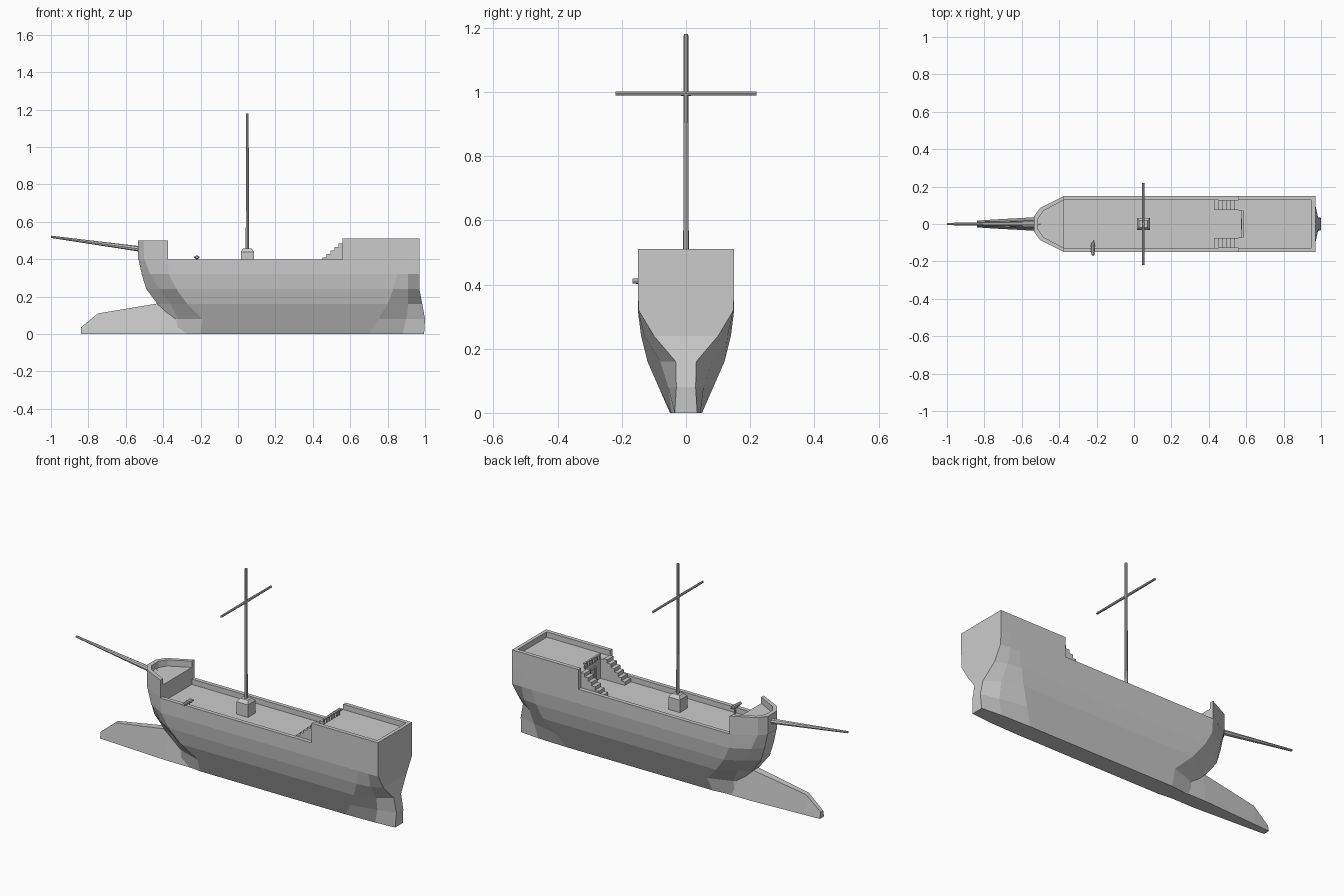
import bpy, bmesh, math
from mathutils import Vector

if "Cube" in bpy.data.objects:
    bpy.data.objects.remove(bpy.data.objects["Cube"])

DECK = 0.37


def finish(name, bm):
    bmesh.ops.remove_doubles(bm, verts=bm.verts, dist=1e-5)
    bmesh.ops.recalc_face_normals(bm, faces=bm.faces)
    me = bpy.data.meshes.new(name)
    bm.to_mesh(me)
    bm.free()
    ob = bpy.data.objects.new(name, me)
    bpy.context.collection.objects.link(ob)
    return ob


def both_sides(half):
    return list(half) + [(x, -y) for x, y in reversed(half)]


def ring(bm, pts, z):
    return [bm.verts.new((x, y, z)) for x, y in pts]


def bridge(bm, a, b, closed=True):
    n = len(a)
    for i in range(n if closed else n - 1):
        j = (i + 1) % n
        bm.faces.new((a[i], a[j], b[j], b[i]))


def box(name, x0, x1, y0, y1, z0, z1):
    bm = bmesh.new()
    pts = [(x0, y0), (x1, y0), (x1, y1), (x0, y1)]
    a, b = ring(bm, pts, z0), ring(bm, pts, z1)
    bridge(bm, a, b)
    bm.faces.new(a)
    bm.faces.new(b)
    return finish(name, bm)


def rod(name, p, q, r0, r1, sides=8):
    p, q = Vector(p), Vector(q)
    bm = bmesh.new()
    bmesh.ops.create_cone(bm, cap_ends=True, segments=sides, radius1=r0, radius2=r1, depth=(q - p).length)
    ob = finish(name, bm)
    rot = (q - p).to_track_quat('Z', 'Y').to_matrix().to_4x4()
    rot.translation = (p + q) / 2
    ob.data.transform(rot)
    return ob


# Hull: half outlines at rising heights, bow to stern
levels = {
    0.00: [(-.35, .022), (-.33, .035), (-.20, .05), (.70, .05), (.88, .045), (.995, .035)],
    0.08: [(-.345, .025), (-.32, .04), (-.19, .085), (.75, .085), (.90, .055), (1.0, .03)],
    0.16: [(-.43, .03), (-.36, .06), (-.27, .12), (.80, .12), (.91, .08), (.985, .032)],
    0.24: [(-.49, .04), (-.42, .09), (-.33, .14), (.83, .14), (.91, .13), (.97, .10)],
    0.32: [(-.515, .04), (-.47, .095), (-.37, .15), (.85, .15), (.91, .15), (.97, .148)],
    0.40: [(-.532, .04), (-.50, .085), (-.375, .15), (.85, .15), (.91, .15), (.97, .15)],
}
inner = [(-.512, .03), (-.485, .07), (-.375, .128), (.85, .128), (.91, .128), (.95, .128)]
bm = bmesh.new()
rings = [ring(bm, both_sides(h), z) for z, h in levels.items()]
bm.faces.new(rings[0])
rings += [ring(bm, both_sides(inner), 0.40), ring(bm, both_sides(inner), DECK)]
for a, b in zip(rings, rings[1:]):
    bridge(bm, a, b)
bm.faces.new(rings[-1])
finish("hull", bm)


# Raised end decks: U-shaped bulwark, floor and bulkhead
def raised_deck(name, outer, inside, front, top, floor):
    bm = bmesh.new()
    o0, o1 = ring(bm, outer, 0.40), ring(bm, outer, top)
    i1, i0 = ring(bm, inside, top), ring(bm, inside, 0.40)
    for a, b in ((o0, o1), (o1, i1), (i1, i0)):
        bridge(bm, a, b, closed=False)
    for k in (0, -1):
        bm.faces.new((o0[k], o1[k], i1[k], i0[k]))
    finish(name + "_bulwark", bm)
    bm = bmesh.new()
    bm.faces.new(ring(bm, inside + front, floor))
    edge = [inside[-1]] + front + [inside[0]]
    bridge(bm, ring(bm, edge, DECK), ring(bm, edge, floor), closed=False)
    finish(name + "_floor", bm)


def bow_u(half):
    h = half[:3]
    return list(reversed(h)) and [(x, y) for x, y in reversed(h)] + [(x, -y) for x, y in h]


raised_deck("fore_deck", bow_u([(x - .003, y) if x < -.4 else (x, y) for x, y in levels[0.40]]),
            bow_u(inner), [], 0.50, 0.465)
raised_deck("stern_deck",
            [(.56, .15), (.97, .15), (.97, -.15), (.56, -.15)],
            [(.56, .128), (.95, .128), (.95, -.128), (.56, -.128)],
            [(.56, -.072), (.58, -.072), (.58, .072), (.56, .072)], 0.51, 0.48)

# Ram: trapezoid sections, wider at the bottom
bm = bmesh.new()
secs = []
for x, zt, wb, wt in ((-.84, .035, .018, .011), (-.75, .11, .024, .013),
                      (-.42, .165, .042, .022), (-.25, .165, .042, .022)):
    secs.append([bm.verts.new(v) for v in ((x, -wb, 0), (x, wb, 0), (x, wt, zt), (x, -wt, zt))])
for a, b in zip(secs, secs[1:]):
    bridge(bm, a, b)
bm.faces.new(secs[0])
bm.faces.new(secs[-1])
finish("ram", bm)

# Mast, yard, bowsprit and mast step
rod("mast", (.05, 0, .40), (.05, 0, 1.18), .009, .007)
for s in (1, -1):
    rod("yard_arm", (.05, 0, .995), (.05, s * .22, .995), .007, .006)
rod("bowsprit", (-.50, 0, .452), (-1.0, 0, .52), .015, .006)
box("mast_step", .015, .085, -.033, .033, DECK, .44)
bm = bmesh.new()
a = ring(bm, [(.015, -.033), (.085, -.033), (.085, .033), (.015, .033)], .44)
b = ring(bm, [(.027, -.018), (.073, -.018), (.073, .018), (.027, .018)], .457)
bridge(bm, a, b)
bm.faces.new(b)
finish("mast_step_cap", bm)

# Twin stairs up to the stern deck
N = 6
for s in (1, -1):
    for i in range(N):
        x = .43 + i * .13 / N
        y0, y1 = sorted((s * .074, s * .127))
        box("stair_step", x, .56, y0, y1, DECK, DECK + (i + 1) * .115 / N)

# Stern deck railing and door
box("rail_top", .575, .585, -.072, .072, .503, .51)
for i in range(7):
    y = -.066 + i * .022
    box("baluster", .577, .583, y - .003, y + .003, .48, .505)
for s in (1, -1):
    box("door_post", .573, .582, s * .026 - .004, s * .026 + .004, DECK, .455)
box("door_lintel", .573, .582, -.03, .03, .447, .455)

# Swivel gun on the rail
rod("gun_barrel", (-.22, -.10, .41), (-.22, -.167, .411), .011, .008)
rod("gun_handle", (-.22, -.10, .41), (-.213, -.088, .408), .004, .004, 6)
rod("gun_pivot", (-.235, -.118, .41), (-.205, -.118, .41), .004, .004, 6)
rod("gun_stand", (-.22, -.118, DECK), (-.22, -.118, .408), .006, .005, 6)
